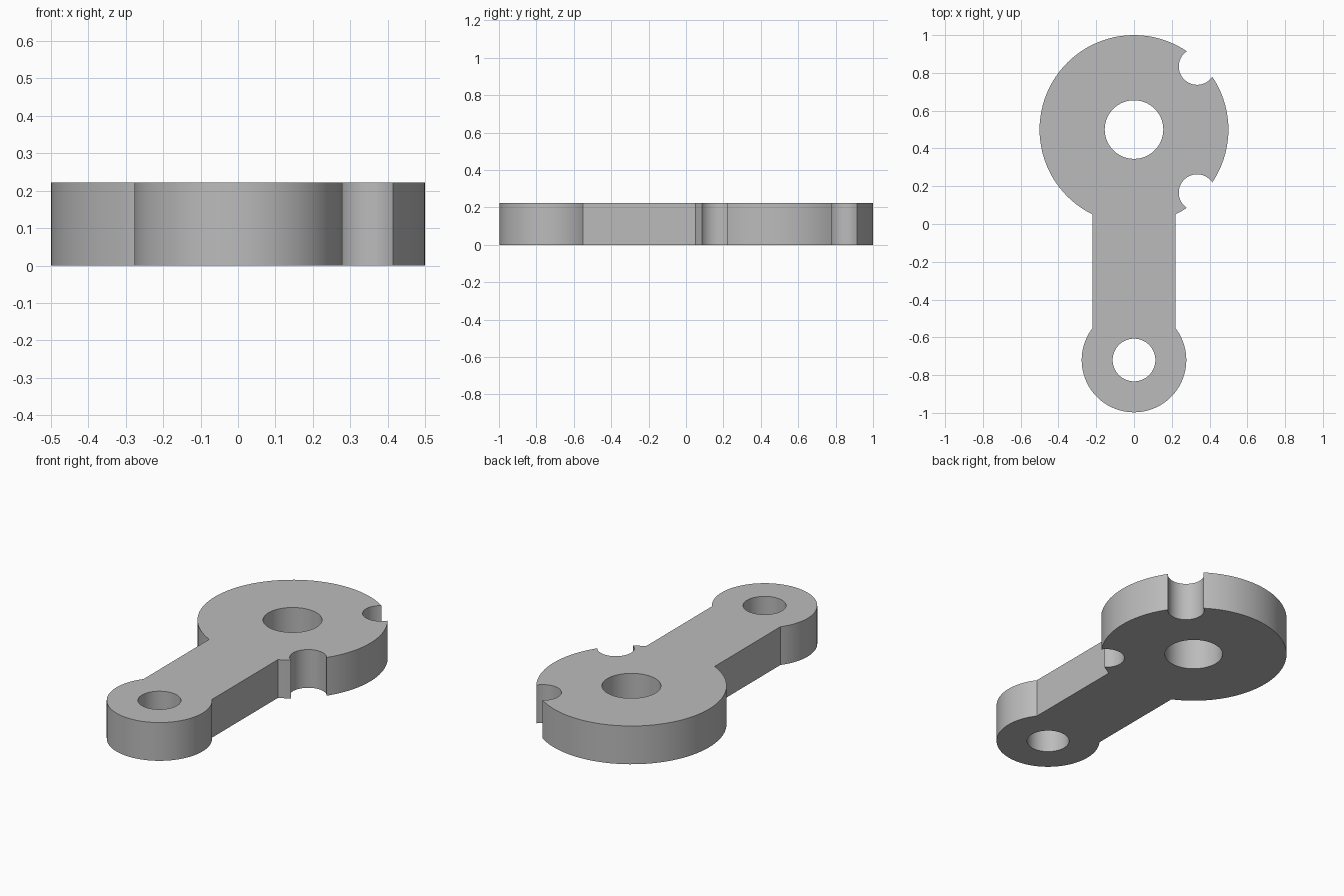
import bpy, bmesh
from math import pi, cos, sin, acos, atan2, hypot, radians

if "Cube" in bpy.data.objects:
    bpy.data.objects.remove(bpy.data.objects["Cube"])

THICK = 0.222
ARM = 0.22                                # half width of the arm
HEAD_Y, HEAD_R, HEAD_HOLE = 0.5, 0.5, 0.155
END_Y, END_R, END_HOLE = -0.72, 0.277, 0.113
NOTCH_OFF, NOTCH_R = 0.334, 0.097         # notch centre offset from head centre


def arc(cx, cy, r, a, b):
    """Points along an arc from angle a to angle b."""
    n = max(2, round(abs(b - a) / (2 * pi) * 96))
    return [(cx + r * cos(a + (b - a) * i / n),
             cy + r * sin(a + (b - a) * i / n)) for i in range(n + 1)]


# Outline: rounded end, arm, then the head with two round notches
end_a = acos(ARM / END_R)
head_a = acos(ARM / HEAD_R)
outline = arc(0, END_Y, END_R, pi - end_a, 2 * pi + end_a)

d = hypot(NOTCH_OFF, NOTCH_OFF)
half = acos((HEAD_R**2 + d**2 - NOTCH_R**2) / (2 * HEAD_R * d))
bite = atan2(HEAD_R * sin(half), HEAD_R * cos(half) - d)
start = -head_a
for phi in (-pi / 4, pi / 4):
    outline += arc(0, HEAD_Y, HEAD_R, start, phi - half)
    cx, cy = d * cos(phi), HEAD_Y + d * sin(phi)
    outline += arc(cx, cy, NOTCH_R, phi - bite, phi + bite - 2 * pi)[1:-1]
    start = phi + half
outline += arc(0, HEAD_Y, HEAD_R, start, pi + head_a)

# Through holes
holes = [arc(0, HEAD_Y, HEAD_HOLE, 0, 2 * pi)[:-1],
         arc(0, END_Y, END_HOLE, 0, 2 * pi)[:-1]]

# Fill the flat profile and extrude it to a plate
bm = bmesh.new()
edges = []
for loop in [outline] + holes:
    vs = [bm.verts.new((x, y, 0)) for x, y in loop]
    edges += [bm.edges.new((v, vs[i - 1])) for i, v in enumerate(vs)]
bmesh.ops.triangle_fill(bm, edges=edges, use_beauty=True, normal=(0, 0, 1))
top = bmesh.ops.extrude_face_region(bm, geom=bm.faces[:], use_keep_orig=True)
bmesh.ops.translate(bm, vec=(0, 0, THICK),
                    verts=[g for g in top["geom"] if isinstance(g, bmesh.types.BMVert)])
bmesh.ops.recalc_face_normals(bm, faces=bm.faces[:])
mesh = bpy.data.meshes.new("lever_plate")
bm.to_mesh(mesh)
bm.free()
plate = bpy.data.objects.new("lever_plate", mesh)
bpy.context.collection.objects.link(plate)

# Plain grey material
grey = bpy.data.materials.new("plain_grey")
grey.use_nodes = True
colour = (0.5, 0.5, 0.5, 1)
grey.diffuse_color = colour
grey.node_tree.nodes["Principled BSDF"].inputs["Base Color"].default_value = colour
mesh.materials.append(grey)

# Smooth curved walls, sharp corners
bpy.ops.object.select_all(action="DESELECT")
plate.select_set(True)
bpy.context.view_layer.objects.active = plate
bpy.ops.object.shade_smooth_by_angle(angle=radians(30))
